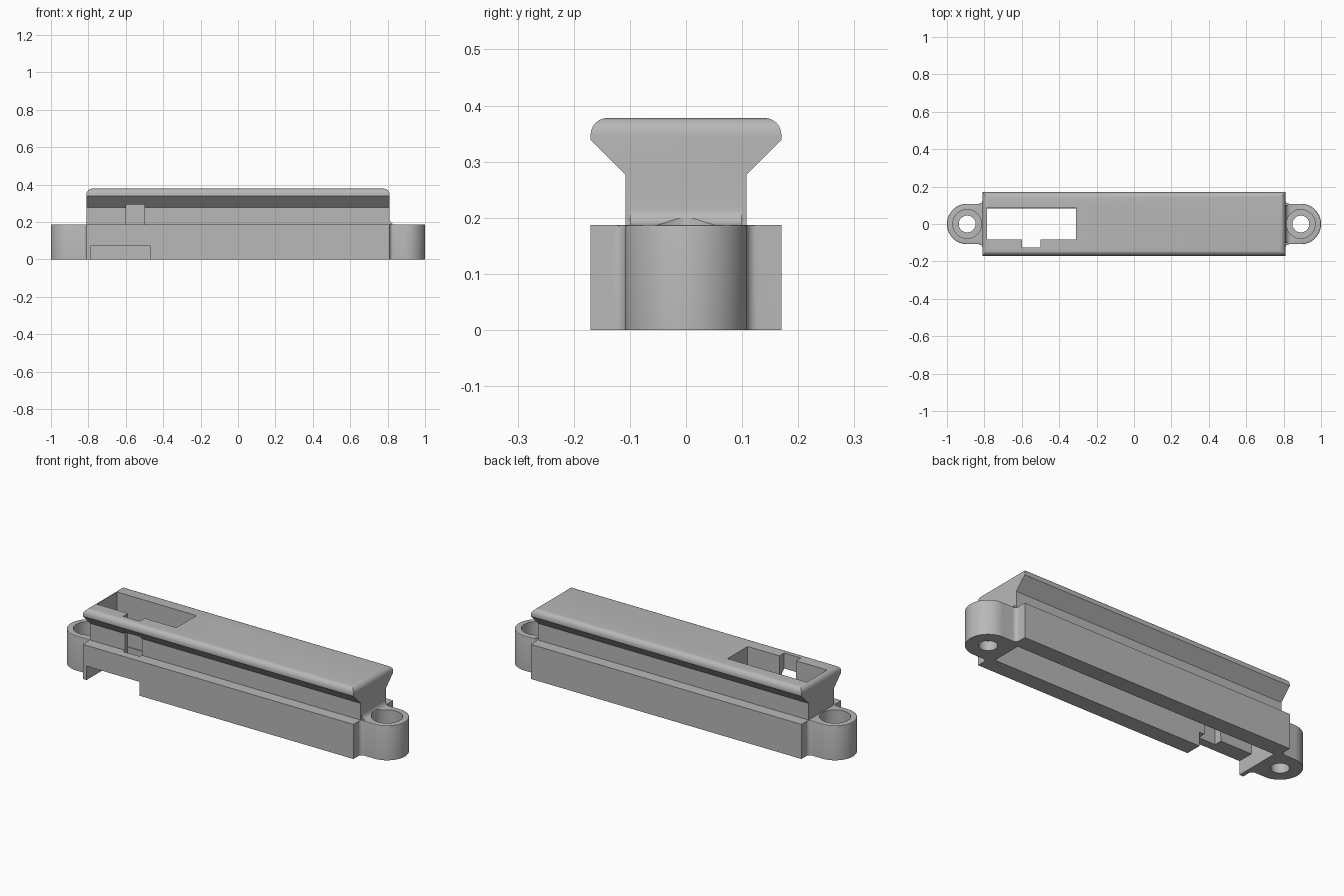
import bpy, bmesh, math
from mathutils import Matrix, Vector

cube = bpy.data.objects.get("Cube")
if cube:
    bpy.data.objects.remove(cube)

grey = bpy.data.materials.new("plain grey")
grey.use_nodes = True
colour = (0.48, 0.48, 0.48, 1)
grey.diffuse_color = colour
grey.node_tree.nodes["Principled BSDF"].inputs["Base Color"].default_value = colour

TOP, LEDGE, END, EAR_X, EAR_R = 0.378, 0.187, 0.81, 0.892, 0.108


def make(name, bm):
    bmesh.ops.recalc_face_normals(bm, faces=bm.faces)
    mesh = bpy.data.meshes.new(name)
    bm.to_mesh(mesh)
    bm.free()
    mesh.materials.append(grey)
    ob = bpy.data.objects.new(name, mesh)
    bpy.context.collection.objects.link(ob)
    return ob


def prism(points, along):
    """Extrude a closed outline of 3D points along a vector."""
    bm = bmesh.new()
    face = bm.faces.new([bm.verts.new(p) for p in points])
    out = bmesh.ops.extrude_face_region(bm, geom=[face])
    moved = [v for v in out["geom"] if isinstance(v, bmesh.types.BMVert)]
    bmesh.ops.translate(bm, verts=moved, vec=Vector(along))
    bmesh.ops.recalc_face_normals(bm, faces=bm.faces)
    return bm


def round_top(bm, z, size, steps):
    edges = [e for e in bm.edges if all(abs(v.co.z - z) < 1e-5 for v in e.verts)]
    bmesh.ops.bevel(bm, geom=edges, offset=size, segments=steps,
                    profile=0.5, affect='EDGES', clamp_overlap=True)


def box(name, x0, x1, y0, y1, z0, z1):
    return make(name, prism([(x0, y0, z0), (x1, y0, z0), (x1, y1, z0), (x0, y1, z0)],
                            (0, 0, z1 - z0)))


def drum(name, x, y, z0, z1, radius, sides=48):
    bm = bmesh.new()
    bmesh.ops.create_cone(bm, cap_ends=True, segments=sides, radius1=radius,
                          radius2=radius, depth=z1 - z0,
                          matrix=Matrix.Translation((x, y, (z0 + z1) / 2)))
    return make(name, bm)


def arc(cx, cy, r, start, end, steps):
    for i in range(steps + 1):
        a = math.radians(start + (end - start) * i / steps)
        yield cx + r * math.cos(a), cy + r * math.sin(a)


def combine(target, tool, operation):
    mod = target.modifiers.new("combine", 'BOOLEAN')
    mod.operation, mod.solver, mod.object = operation, 'EXACT', tool
    bpy.context.view_layer.objects.active = target
    bpy.ops.object.modifier_apply(modifier=mod.name)
    bpy.data.objects.remove(tool)


# Long body: base, neck and flared head in one section
half = [(0.17, 0), (0.17, LEDGE), (0.108, LEDGE), (0.108, 0.277), (0.17, 0.339), (0.17, TOP)]
section = half + [(-y, z) for y, z in reversed(half)]
bm = prism([(-END, y, z) for y, z in section], (2 * END, 0, 0))
round_top(bm, TOP, 0.03, 6)
body = make("rail_body", bm)

# Screw ears blended into both ends
blend = 0.02
upper = [(END - 0.02, 0.09), (END - 0.005, EAR_R + blend)]
upper += list(arc(END + blend, EAR_R + blend, blend, 180, 270, 6))
lower = [(x, -y) for x, y in reversed(upper)]
outline = upper + list(arc(EAR_X, 0, EAR_R, 90, -90, 32)) + lower
for side in (1, -1):
    bm = prism([(side * x, y, 0) for x, y in outline], (0, 0, LEDGE))
    round_top(bm, LEDGE, 0.008, 3)
    combine(body, make("screw_ear", bm), 'UNION')

# Concave fillet between the left ear and the neck
curve = list(arc(END + 0.03, LEDGE + 0.03, 0.03, 180, 270, 8))
profile = [(END - 0.01, 0.17), (END - 0.01, LEDGE + 0.03)] + curve + [(END + 0.03, 0.17)]
combine(body, make("ear_fillet", prism([(x, -0.1, z) for x, z in profile], (0, 0.2, 0))), 'UNION')

# Counterbored screw holes
for side in (1, -1):
    combine(body, drum("counterbore", side * EAR_X, 0, 0.05, 0.3, 0.077), 'DIFFERENCE')
    combine(body, drum("screw_hole", side * EAR_X, 0, -0.1, 0.1, 0.045), 'DIFFERENCE')

# Underside channel, top window, side notch and front cutout
for cut in (box("channel", -0.787, 0.78, -0.083, 0.083, -0.1, 0.13),
            box("window", -0.785, -0.31, -0.084, 0.088, 0.1, 0.5),
            box("notch", -0.6, -0.5, -0.125, -0.05, -0.1, 0.5),
            box("front_cutout", -0.787, -0.47, -0.3, 0, -0.1, 0.075)):
    combine(body, cut, 'DIFFERENCE')

# Row of small sockets in the channel roof
for i in range(12):
    combine(body, drum("socket", 0.72 - i * 0.085, -0.055, 0.1, 0.16, 0.018, 16), 'DIFFERENCE')

bpy.ops.object.select_all(action='DESELECT')
body.select_set(True)
bpy.context.view_layer.objects.active = body
bpy.ops.object.shade_smooth_by_angle(angle=math.radians(30))
